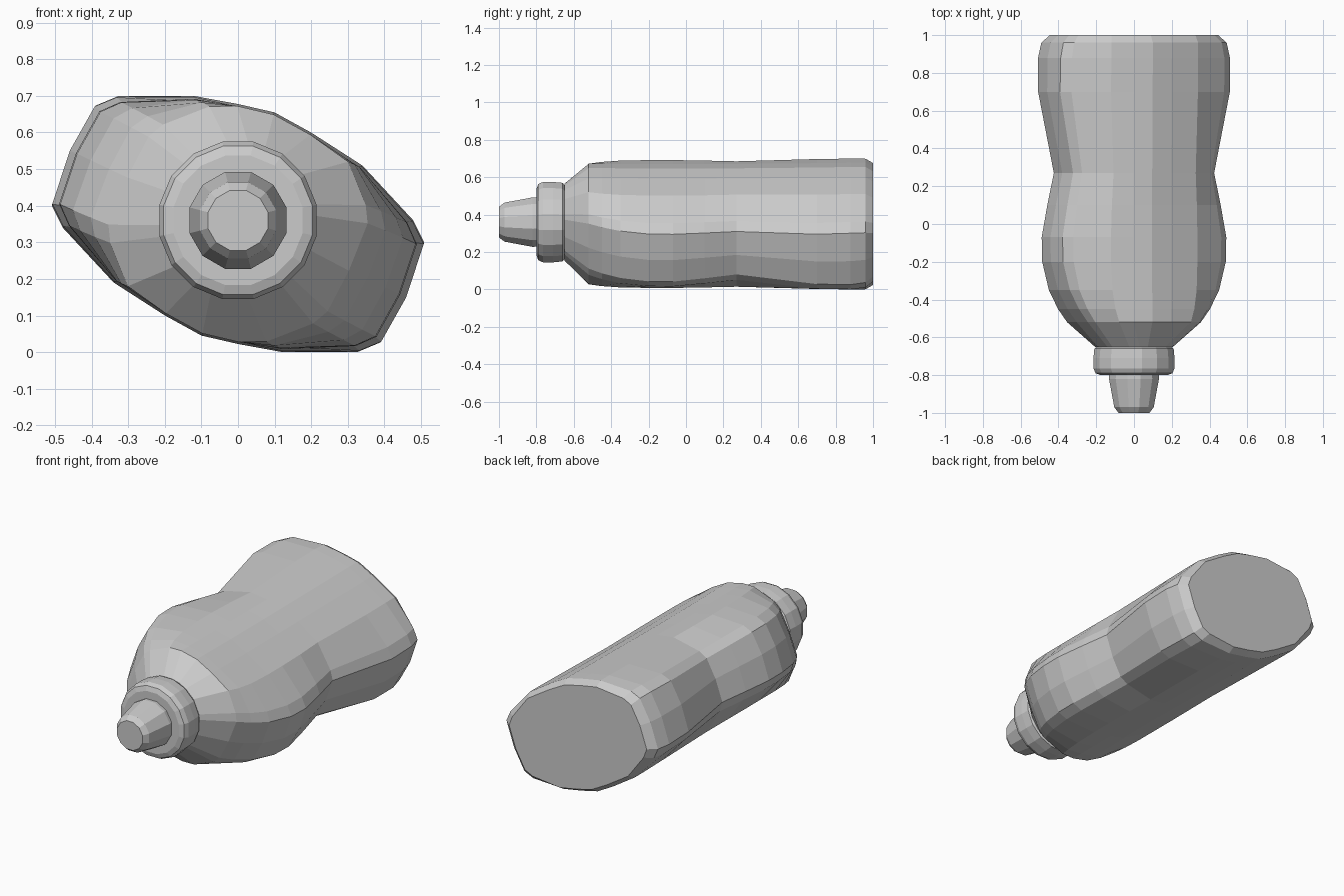
import bpy, bmesh, math

if "Cube" in bpy.data.objects:
    bpy.data.objects.remove(bpy.data.objects["Cube"])

CX, CZ = 0.0, 0.35          # centre of the body section
AX, AZ = 0.902, -0.431      # long axis of the tilted section
END = 0.484                 # half length of the section on that axis


def loft(name, rings):
    """Skin a list of equal-length rings and close both ends."""
    bm = bmesh.new()
    loops = [[bm.verts.new(p) for p in ring] for ring in rings]
    n = len(loops[0])
    for a, b in zip(loops, loops[1:]):
        for i in range(n):
            j = (i + 1) % n
            bm.faces.new((a[i], a[j], b[j], b[i]))
    bm.faces.new(loops[0])
    bm.faces.new(loops[-1])
    bmesh.ops.recalc_face_normals(bm, faces=bm.faces)
    mesh = bpy.data.meshes.new(name)
    bm.to_mesh(mesh)
    bm.free()
    obj = bpy.data.objects.new(name, mesh)
    bpy.context.collection.objects.link(obj)
    return obj


# Half of the body outline; the other half is its 180 degree rotation
half = [(0.51, -0.05), (0.48, 0.01), (0.34, 0.16), (0.2, 0.25), (0.1, 0.305),
        (0.0, 0.328), (-0.12, 0.35), (-0.33, 0.35), (-0.39, 0.325), (-0.46, 0.20)]
outline = half + [(-x, -z) for x, z in half]
axial = [(x * AX + z * AZ, -x * AZ + z * AX) for x, z in outline]


def section(y, umax, vs, rounding):
    """Body section: ends squeezed in to umax, height scaled, end corners rounded."""
    knee = umax * 0.5
    ring = []
    for u, v in axial:
        a = abs(u)
        v *= vs
        if a > knee:
            t = (a - knee) / (END - knee)
            a = knee + t * (umax - knee)
            v *= 1 - rounding * t * t
        u = math.copysign(a, u)
        ring.append((CX + u * AX - v * AZ, y, CZ + u * AZ + v * AX))
    return ring


def neck(y, r):
    """Round ring with vertices lined up with the body outline."""
    ring = []
    for u, v in axial:
        t = math.atan2(v, u * 0.65) + math.atan2(AZ, AX)
        ring.append((r * math.cos(t), y, 0.36 + r * math.sin(t)))
    return ring


# Body: shoulder, front bulge, pinched waist, rear bulge, chamfered base
stations = [(-0.52, 0.32, 0.98, 0.1), (-0.45, 0.372, 0.98, 0.08),
            (-0.35, 0.425, 0.975, 0.06), (-0.2, 0.464, 0.97, 0.05),
            (-0.07, 0.467, 0.97, 0.05), (0.1, 0.437, 0.97, 0.09),
            (0.27, 0.402, 0.975, 0.14), (0.7, 0.484, 0.99, 0.02),
            (0.88, 0.482, 1.0, 0.0), (0.96, 0.465, 1.0, 0.03),
            (1.0, 0.425, 0.92, 0.08)]
loft("bottle_body", [neck(-0.65, 0.207)] + [section(*s) for s in stations])


def turned(name, sides, profile):
    """Part turned around the y axis from (radius, y) points."""
    angles = [2 * math.pi * (i + 0.5) / sides for i in range(sides)]
    return loft(name, [[(r * math.cos(t), y, 0.36 + r * math.sin(t)) for t in angles]
                       for r, y in profile])


# Screw collar and tapered nozzle
turned("collar", 16, [(0.195, -0.645), (0.214, -0.66), (0.219, -0.71),
                      (0.219, -0.765), (0.207, -0.79), (0.18, -0.80)])
turned("nozzle", 12, [(0.135, -0.79), (0.137, -0.82), (0.108, -0.97), (0.085, -1.0)])
